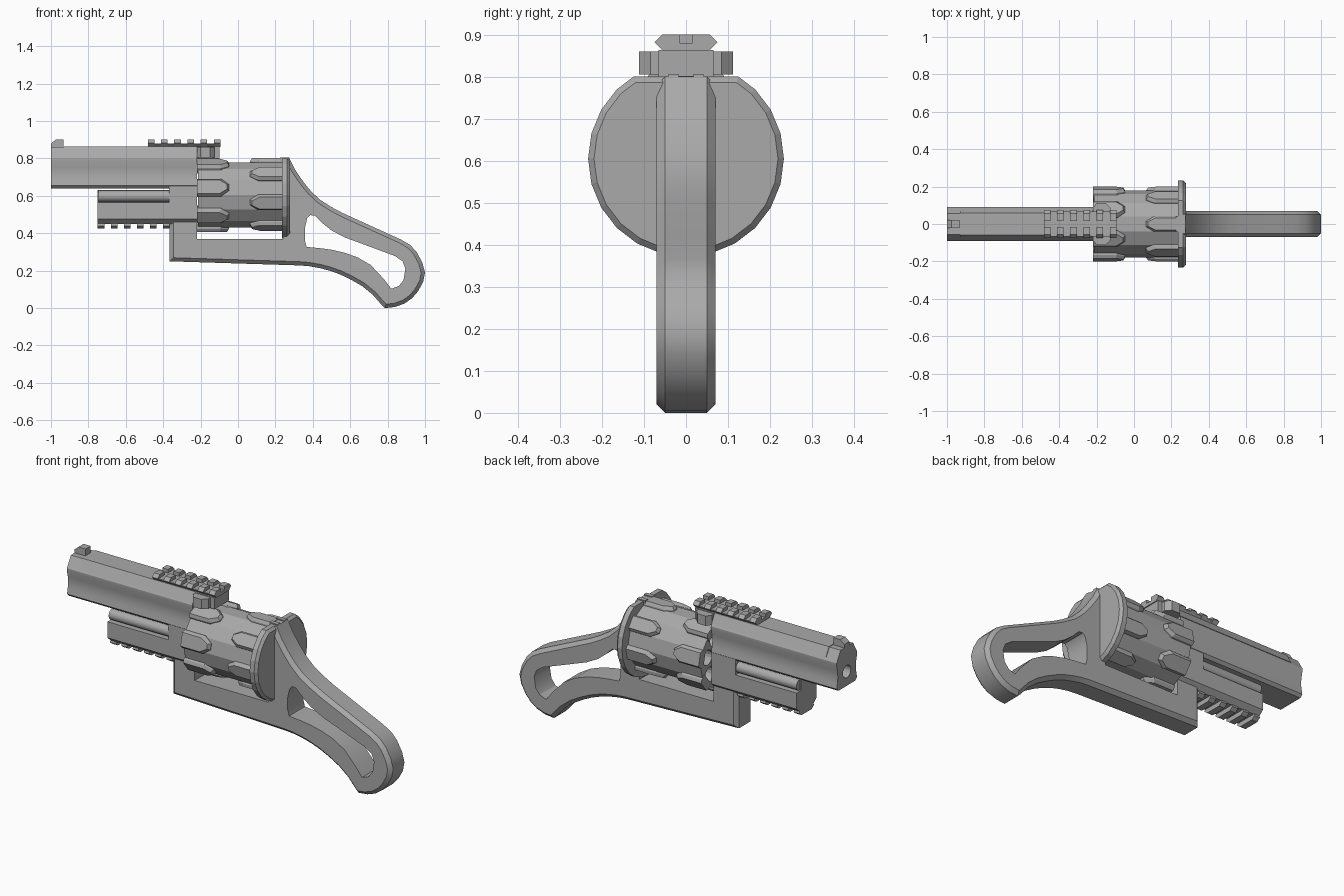
import bpy, bmesh
from math import sin, cos, pi
from mathutils import Matrix, Vector

if "Cube" in bpy.data.objects:
    bpy.data.objects.remove(bpy.data.objects["Cube"])

steel = bpy.data.materials.new("grey_steel")
steel.use_nodes = True
GREY = (0.4, 0.4, 0.4, 1)
steel.diffuse_color = GREY
steel.node_tree.nodes["Principled BSDF"].inputs["Base Color"].default_value = GREY

AXIS_Z = 0.605      # height of the drum axis
STEP = 2 * pi / 7   # seven chambers


def add_prism(bm, pts, axis, lo, hi, chamfer=0, ends=(True, True)):
    """Extrude a 2D outline along x (points are y, z) or y (points are x, z)."""
    place = (lambda a, b, t: (t, a, b)) if axis == "x" else (lambda a, b, t: (a, t, b))
    low = [bm.verts.new(place(a, b, lo)) for a, b in pts]
    high = [bm.verts.new(place(a, b, hi)) for a, b in pts]
    caps = [bm.faces.new(low), bm.faces.new(high)]
    n = len(pts)
    sides = [bm.faces.new((low[i], low[(i + 1) % n], high[(i + 1) % n], high[i])) for i in range(n)]
    bmesh.ops.recalc_face_normals(bm, faces=caps + sides)
    if chamfer:
        edges = [e for cap, use in zip(caps, ends) if use for e in cap.edges]
        bmesh.ops.bevel(bm, geom=edges, offset=chamfer, segments=1, affect="EDGES")


def add_box(bm, x0, x1, y0, y1, z0, z1):
    add_prism(bm, [(x0, z0), (x1, z0), (x1, z1), (x0, z1)], "y", y0, y1)


def finish(name, bm, smooth=None):
    mesh = bpy.data.meshes.new(name)
    bm.to_mesh(mesh)
    bm.free()
    obj = bpy.data.objects.new(name, mesh)
    bpy.context.collection.objects.link(obj)
    mesh.materials.append(steel)
    if smooth:
        select(obj)
        bpy.ops.object.shade_smooth_by_angle(angle=smooth)
    return obj


def select(obj):
    bpy.ops.object.select_all(action="DESELECT")
    obj.select_set(True)
    bpy.context.view_layer.objects.active = obj


def cut(obj, bm):
    """Subtract the shapes in bm from obj, then drop the cutter."""
    cutter = finish("cutter", bm)
    cutter.hide_render = True
    mod = obj.modifiers.new("cut", "BOOLEAN")
    mod.operation, mod.solver, mod.object = "DIFFERENCE", "EXACT", cutter
    select(obj)
    bpy.ops.object.modifier_apply(modifier="cut")
    bpy.data.objects.remove(cutter)


def circle(r, n, cy=0, cz=0, turn=0):
    return [(cy + r * cos(turn + 2 * pi * i / n), cz + r * sin(turn + 2 * pi * i / n)) for i in range(n)]


def mirrored(half):
    """Close a right-hand (y, z) outline with its mirror image."""
    return half + [(-y, z) for y, z in reversed(half)]


# Frame with open grip: chamfered outline, then grip hole and drum window cut out
outline = [(-.365, .25), (-.365, .64), (-.22, .8), (.275, .8), (.305, .74), (.35, .674), (.39, .625),
           (.44, .578), (.5, .54), (.56, .508), (.76, .417), (.87, .367), (.92, .338), (.955, .3), (.985, .245),
           (1, .19), (.99, .14), (.963, .09), (.93, .052), (.89, .024), (.84, .006), (.785, 0), (.765, .02),
           (.72, .072), (.663, .118), (.6, .154), (.545, .18), (.49, .2), (.44, .213), (.38, .224), (.33, .228)]
hole = [(.367, .327), (.358, .36), (.358, .43), (.37, .48), (.385, .497), (.41, .495), (.45, .455), (.5, .415),
        (.57, .378), (.84, .278), (.88, .25), (.895, .21), (.885, .15), (.86, .118), (.82, .103), (.78, .155),
        (.71, .23), (.64, .271), (.57, .296), (.5, .312), (.44, .32)]
bm = bmesh.new()
add_prism(bm, outline, "y", -.07, .07, .02)
frame = finish("frame_and_grip", bm)
bm = bmesh.new()
add_prism(bm, hole, "y", -.2, .2)
add_box(bm, -.22, .24, -.2, .2, .37, 1)
cut(frame, bm)
select(frame)
bpy.ops.object.shade_smooth_by_angle(angle=.5)

# Barrel with hollow-curved sides and a bored muzzle
section = mirrored([(.075, .64), (.09, .655), (.084, .685), (.08, .715), (.083, .75), (.091, .785),
                    (.091, .8), (.055, .86)])
bm = bmesh.new()
add_prism(bm, section, "x", -1, -.22)
barrel = finish("barrel", bm)
bm = bmesh.new()
add_prism(bm, circle(.035, 20, 0, .72), "x", -1.1, -.6)
cut(barrel, bm)
select(barrel)
bpy.ops.object.shade_smooth_by_angle(angle=.45)

# Raised panel along the barrel top, running back into the top strap
bm = bmesh.new()
add_prism(bm, mirrored([(.088, .81), (.059, .863)]), "x", -.93, -.22)
add_prism(bm, mirrored([(.065, .8), (.065, .863)]), "x", -.22, -.1)
finish("top_strap", bm)

# Front sight ramp
bm = bmesh.new()
add_prism(bm, [(-1, .85), (-1, .88), (-.975, .9), (-.932, .9), (-.932, .85)], "y", -.022, .022)
finish("front_sight", bm)

# Side clamp under the rail
bm = bmesh.new()
for s in (-1, 1):
    plan = [(-.22, .04), (-.22, .085), (-.2, .112), (-.15, .112), (-.125, .085), (-.125, .04)]
    lo, hi = ([bm.verts.new((x, s * y, z)) for x, y in plan] for z in (.805, .86))
    bm.faces.new(lo)
    bm.faces.new(hi)
    for i in range(6):
        bm.faces.new((lo[i], lo[i - 1], hi[i - 1], hi[i]))
bmesh.ops.recalc_face_normals(bm, faces=bm.faces)
finish("rail_clamp", bm)

# Top rail: dovetail base and six grooved teeth
bm = bmesh.new()
add_prism(bm, mirrored([(.045, .855), (.067, .875), (.067, .88)]), "x", -.48, -.1)
tooth = mirrored([(.055, .862), (.075, .882), (.057, .9), (.016, .9), (.016, .88)])
for i in range(6):
    add_prism(bm, tooth, "x", -.482 + i * .0705, -.447 + i * .0705)
finish("top_rail", bm)

# Housing under the barrel with side rods
bm = bmesh.new()
add_prism(bm, mirrored([(.06, .45), (.088, .475), (.088, .565), (.05, .565), (.05, .63)]), "x", -.75, -.36)
add_prism(bm, mirrored([(.06, .45), (.088, .475), (.088, .665)]), "x", -.37, -.22)
finish("lower_housing", bm)
bm = bmesh.new()
for s in (-1, 1):
    add_prism(bm, circle(.03, 16, s * .055, .598), "x", -.745, -.36)
finish("side_rods", bm, .5)

# Lower rail teeth
bm = bmesh.new()
for i in range(6):
    add_prism(bm, mirrored([(.045, .425), (.065, .44), (.06, .46)]), "x", -.75 + i * .07, -.715 + i * .07)
finish("lower_rail", bm)

# Drum core with seven chambers and an axle
bm = bmesh.new()
add_prism(bm, circle(.178, 14, 0, AXIS_Z, pi / 2 + STEP / 4), "x", -.215, .236)
drum = finish("drum", bm)
bm = bmesh.new()
for i in range(7):
    a = pi / 2 + STEP * (i + .5)
    add_prism(bm, circle(.042, 16, .12 * cos(a), AXIS_Z + .12 * sin(a)), "x", -.3, .1)
cut(drum, bm)

# Pointed pads around the drum, staggered between its two ends
bm = bmesh.new()
for end, tip, w, shift in ((-.218, -.048, .047, .5), (.236, .065, .042, 0)):
    shoulder = tip + (end - tip) * .25
    plan = [(end, -w), (shoulder, -w), (tip, -w * .35), (tip, w * .35), (shoulder, w), (end, w)]
    for i in range(7):
        turn = Matrix.Rotation(STEP * (i + shift), 3, "X")
        rings = []
        for r, k in ((.15, 1), (.181, 1), (.197, .78)):
            pts = [Vector((end + (x - end) * (.94 if k < 1 else 1), y * k, r)) for x, y in plan]
            rings.append([bm.verts.new(turn @ p + Vector((0, 0, AXIS_Z))) for p in pts])
        bm.faces.new(rings[0])
        bm.faces.new(rings[2])
        for a, b in zip(rings, rings[1:]):
            for j in range(6):
                bm.faces.new((a[j - 1], a[j], b[j], b[j - 1]))
bmesh.ops.recalc_face_normals(bm, faces=bm.faces)
finish("drum_pads", bm)

# Recoil plate: round disc cut flat on top, chamfered at the rear
bm = bmesh.new()
disc = [p for p in circle(.233, 24, 0, AXIS_Z) if p[1] < .8]
top = [i for i, p in enumerate(disc) if p[1] > .76]
disc[top[0] + 1:top[0] + 1] = [(.125, .8), (-.125, .8)]
add_prism(bm, disc, "x", .235, .277, .014, (False, True))
finish("recoil_plate", bm)

# Rear sight blades
bm = bmesh.new()
for s in (-1, 1):
    add_box(bm, .225, .275, s * .03 - .012, s * .03 + .012, .78, .806)
finish("rear_sight", bm)
